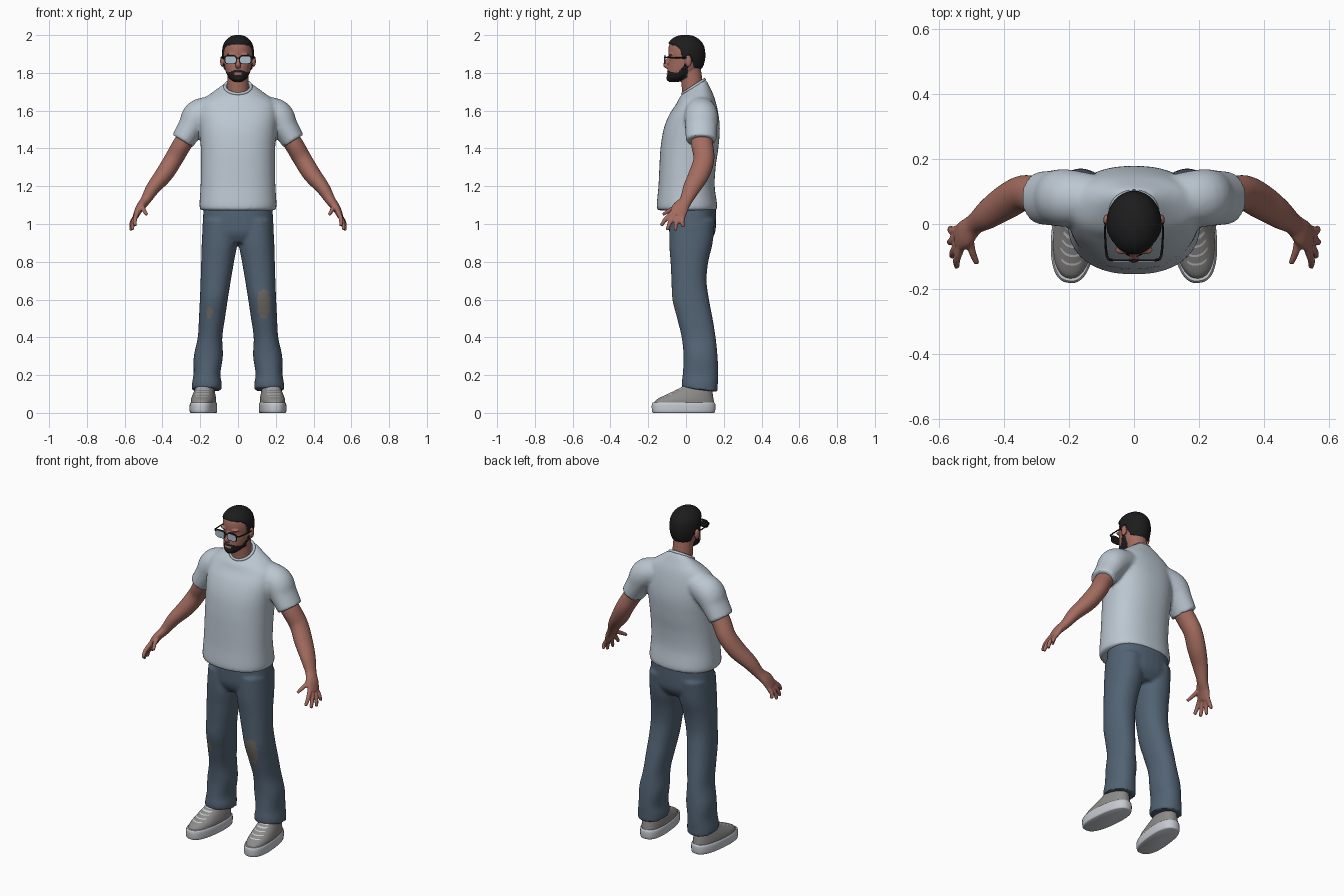
import bpy, bmesh, math
from mathutils import Vector, Matrix

if "Cube" in bpy.data.objects:
    bpy.data.objects.remove(bpy.data.objects["Cube"])


def material(name, r, g, b):
    m = bpy.data.materials.new(name)
    m.use_nodes = True
    m.diffuse_color = (r, g, b, 1)
    m.node_tree.nodes["Principled BSDF"].inputs["Base Color"].default_value = (r, g, b, 1)
    return m


SHIRT = material("pale blue grey cotton", .50, .57, .64)
DENIM = material("blue denim", .085, .125, .175)
PATCH = material("worn denim patch", .16, .145, .13)
SKIN = material("skin", .37, .15, .115)
HAIR = material("black hair", .012, .012, .012)
SHOE = material("grey canvas", .27, .26, .25)
SOLE = material("white rubber", .56, .59, .63)
LENS = material("pale lens", .42, .52, .6)
FRAME = material("black frame", .01, .01, .012)


def spline(rows, steps):
    """Catmull-Rom samples through rows of numbers."""
    out = []
    for i in range(len(rows) - 1):
        a, b, c, d = (rows[max(0, min(len(rows) - 1, i + k))] for k in (-1, 0, 1, 2))
        for s in range(steps):
            t = s / steps
            out.append([q + .5 * t * (r - p + t * (2*p - 5*q + 4*r - s3 + t * (3*(q - r) + s3 - p)))
                        for p, q, r, s3 in zip(a, b, c, d)])
    return out + [list(rows[-1])]


def loft(bm, rows, steps=6, level=False, power=2.0, sides=32, side=1):
    """Skin rings (x, y, z, radius, radius, tilt); level rings stay horizontal."""
    pts = spline([tuple(r) + (0,) * (6 - len(r)) for r in rows], steps)
    rings = []
    for i, (x, y, z, ra, rb, tilt) in enumerate(pts):
        if level:
            n, b = Vector((1, 0, 0)), Vector((0, 1, tilt))
        else:
            t = Vector(pts[min(i + 1, len(pts) - 1)][:3]) - Vector(pts[max(i - 1, 0)][:3])
            t.normalize()
            up = Vector((0, 0, 1)) if abs(t.y) > .9 else Vector((0, 1, 0))
            b = (up - t * up.dot(t)).normalized()
            n = t.cross(b)
        ring = []
        for k in range(sides):
            a = math.tau * k / sides
            c, s = math.cos(a), math.sin(a)
            u = math.copysign(abs(c) ** (2 / power), c) * ra
            v = math.copysign(abs(s) ** (2 / power), s) * rb
            p = Vector((x, y, z)) + n * u + b * v
            ring.append(bm.verts.new((p.x * side, p.y, p.z)))
        rings.append(ring)
    for r0, r1 in zip(rings, rings[1:]):
        for k in range(sides):
            j = (k + 1) % sides
            bm.faces.new((r0[k], r0[j], r1[j], r1[k]))
    bm.faces.new(rings[0])
    bm.faces.new(rings[-1])


def ball(bm, centre, radii):
    m = Matrix.Translation(centre) @ Matrix.Diagonal((*radii, 1))
    bmesh.ops.create_uvsphere(bm, u_segments=20, v_segments=12, radius=1, matrix=m)


def finish(name, bm, mats, voxel=0, relax=2):
    """Make the object; a voxel size fuses its pieces into one skin."""
    bmesh.ops.recalc_face_normals(bm, faces=bm.faces)
    me = bpy.data.meshes.new(name)
    bm.to_mesh(me)
    bm.free()
    ob = bpy.data.objects.new(name, me)
    bpy.context.collection.objects.link(ob)
    if voxel:
        mod = ob.modifiers.new("fuse", 'REMESH')
        mod.mode, mod.voxel_size = 'VOXEL', voxel
        mod = ob.modifiers.new("relax", 'SMOOTH')
        mod.factor, mod.iterations = .5, relax
        deps = bpy.context.evaluated_depsgraph_get()
        ob.data = bpy.data.meshes.new_from_object(ob.evaluated_get(deps))
        ob.modifiers.clear()
    ob.data.materials.clear()
    for m in mats:
        ob.data.materials.append(m)
    ob.data.shade_smooth()
    ob.data.set_sharp_from_angle(angle=.8)
    return ob


def paint(ob, rule):
    for f in ob.data.polygons:
        f.material_index = rule(f.center)


def ramp(points, v):
    """Straight-line interpolation through (input, output) pairs."""
    for (a, p), (b, q) in zip(points, points[1:]):
        if v <= b:
            return p + (q - p) * max(0, (v - a) / (b - a))
    return points[-1][1]


# T-shirt: body and sleeves fused
bm = bmesh.new()
loft(bm, [(0, .005, 1.072, .197, .155), (0, .005, 1.1, .204, .16), (0, .003, 1.2, .198, .149),
          (0, .008, 1.3, .196, .149), (0, .018, 1.4, .197, .153), (0, .03, 1.5, .203, .149),
          (0, .042, 1.58, .207, .13), (0, .05, 1.65, .19, .102, .15),
          (0, .045, 1.695, .13, .082, .35), (0, .04, 1.725, .075, .064, .65)],
     level=True, power=2.3, sides=48)
for s in (1, -1):
    loft(bm, [(.11, .075, 1.61, .07, .075), (.205, .08, 1.575, .085, .088),
              (.25, .08, 1.51, .07, .085), (.293, .08, 1.44, .063, .08)], side=s)
finish("t_shirt", bm, [SHIRT], .01, 3)

# Collar band
bpy.ops.mesh.primitive_torus_add(major_radius=.069, minor_radius=.008, major_segments=40,
                                 minor_segments=8, location=(0, .04, 1.727),
                                 rotation=(math.atan(.65), 0, 0))
collar = bpy.context.object
collar.name = "collar"
collar.data.materials.append(SHIRT)
collar.data.shade_smooth()

# Jeans: hips and two legs fused, worn patches on the knees
bm = bmesh.new()
loft(bm, [(0, .033, 1.12, .18, .125), (0, .033, 1.02, .186, .126), (0, .033, .95, .184, .12),
          (0, .03, .9, .12, .09)], level=True, power=2.3)
for s in (1, -1):
    loft(bm, [(.095, .033, 1.02, .09, .12), (.098, .026, .9, .094, .115), (.108, .018, .8, .087, .1),
              (.118, .016, .7, .08, .093), (.128, .025, .6, .074, .097), (.138, .047, .5, .069, .094),
              (.148, .067, .4, .065, .09), (.157, .077, .3, .077, .09), (.164, .077, .21, .071, .094),
              (.165, .073, .16, .078, .096), (.166, .073, .122, .08, .094, -.12)],
         level=True, power=2.2, side=s)
jeans = finish("jeans", bm, [DENIM, PATCH], .009, 3)


def worn(p):
    if p.y > .04:
        return 0
    big = abs((p.x - .137) / .032) ** 3 + abs((p.z - .58) / .076) ** 3
    small = ((p.x + .15) / .018) ** 2 + ((p.z - .533) / .029) ** 2
    return int(min(big, small) < 1 + .2 * math.sin(p.z * 190))


paint(jeans, worn)

# Arms with hands
for s, label in ((1, "left"), (-1, "right")):
    bm = bmesh.new()
    loft(bm, [(.2, .08, 1.56, .05, .055), (.29, .085, 1.43, .05, .058), (.34, .095, 1.345, .049, .055),
              (.39, .07, 1.265, .047, .055), (.45, .03, 1.19, .037, .046), (.49, 0, 1.125, .027, .034),
              (.52, -.03, 1.085, .022, .044), (.541, -.046, 1.043, .016, .043)], side=s)
    for base, tip in (((.534, -.075, 1.057), (.545, -.132, .99)),
                      ((.538, -.055, 1.05), (.56, -.1, .968)),
                      ((.542, -.035, 1.042), (.568, -.057, .965)),
                      ((.546, -.017, 1.035), (.565, -.012, .985)),
                      ((.505, -.02, 1.105), (.483, -.122, 1.05))):
        a, b = Vector(base), Vector(tip)
        mid = a.lerp(b, .5) + Vector((.006, -.006, 0))
        loft(bm, [(*a, .013, .013), (*mid, .012, .012), (*b, .009, .009)], sides=12, side=s)
    finish(label + "_arm", bm, [SKIN], .0055, 2)

# Head, neck, nose, brow and ears fused; hair and beard raised from the skin
bm = bmesh.new()
loft(bm, [(0, -.06, 1.754, .02, .03), (0, -.044, 1.772, .045, .056), (0, -.022, 1.8, .06, .076),
          (0, -.008, 1.83, .069, .088), (0, .001, 1.87, .075, .092), (0, 0, 1.91, .077, .094),
          (0, -.002, 1.945, .071, .088), (0, -.004, 1.97, .056, .07), (0, -.004, 1.986, .035, .045),
          (0, -.004, 1.993, .012, .016)], level=True)
loft(bm, [(0, .045, 1.62, .06, .06), (0, .034, 1.73, .057, .057), (0, .022, 1.83, .055, .055)])
loft(bm, [(0, -.088, 1.885, .008, .008), (0, -.102, 1.858, .010, .011),
          (0, -.108, 1.842, .014, .013), (0, -.096, 1.828, .012, .008)], sides=16)
ball(bm, (0, -.09, 1.795), (.022, .014, .007))
ball(bm, (0, -.088, 1.77), (.022, .014, .012))
for s in (1, -1):
    ball(bm, (.032 * s, -.08, 1.898), (.026, .014, .008))
    ball(bm, (.083 * s, .012, 1.862), (.012, .018, .031))
head = finish("head", bm, [SKIN, HAIR], .004, 2)
hairline = [(-.1, 1.952), (-.055, 1.945), (-.03, 1.925), (-.02, 1.875), (.012, 1.865),
            (.034, 1.86), (.04, 1.83), (.1, 1.815)]
beard_line = [(-.1, 1.815), (-.075, 1.806), (-.045, 1.8), (-.015, 1.835), (.008, 1.87)]


def is_beard(p):
    mouth = abs(p.x) < .02 and 1.788 < p.z < 1.802
    cheek = ramp(beard_line, p.y)
    return p.y < .008 and 1.752 < p.z < cheek and p.z > 1.752 + .5 * max(0, p.y + .04) and not mouth


def hairy(p):
    ear = abs(p.x) > .079 and -.008 < p.y < .033 and p.z < 1.9
    return int(not ear and (p.z > ramp(hairline, p.y) or is_beard(p)))


paint(head, hairy)
bare = {v for f in head.data.polygons if f.material_index == 0 for v in f.vertices}
normals = [v.normal.copy() for v in head.data.vertices]
for v, n in zip(head.data.vertices, normals):
    if v.index not in bare:
        v.co += n * (.008 if v.co.z > 1.82 and v.co.y > -.02 or v.co.z > 1.9 else .002)

# Glasses: rims, lenses, bridge and temples
rims, lenses = bmesh.new(), bmesh.new()
for s in (1, -1):
    loft(rims, [(.039, -.109, 1.871, .032, .024), (.039, -.114, 1.871, .032, .024)],
         1, power=3.5, side=s)
    loft(lenses, [(.039, -.112, 1.869, .028, .019), (.039, -.1165, 1.869, .028, .019)],
         1, power=3.5, side=s)
    loft(rims, [(.066, -.111, 1.883, .004, .004), (.083, -.1, 1.882, .004, .004),
                (.089, -.03, 1.88, .003, .004), (.087, .02, 1.878, .003, .004)], 4, sides=8, side=s)
loft(rims, [(-.012, -.113, 1.878, .003, .003), (.012, -.113, 1.878, .003, .003)], 1, sides=8)
finish("glasses_frame", rims, [FRAME])
finish("glasses_lenses", lenses, [LENS])

# Shoes, toes turned slightly out
for s, label in ((1, "left"), (-1, "right")):
    place = Matrix.Translation((.183 * s, -.013, 0)) @ Matrix.Rotation(.1 * s, 4, 'Z')
    bm = bmesh.new()
    loft(bm, [(0, 0, 0, .064, .162), (0, 0, .008, .069, .168), (0, 0, .045, .069, .169),
              (0, 0, .056, .064, .163)], 3, level=True, power=2.5, sides=40)
    sole = finish(label + "_shoe_sole", bm, [SOLE])
    bm = bmesh.new()
    loft(bm, [(0, .002, .045, .064, .162), (0, .008, .07, .064, .152), (0, .03, .095, .059, .126),
              (0, .055, .12, .052, .097), (0, .072, .14, .048, .078), (0, .078, .158, .046, .07)],
         8, level=True, power=2.3, sides=40)
    upper = finish(label + "_shoe_upper", bm, [SHOE, SOLE])
    # Laces as pale bands over the instep
    paint(upper, lambda p: int(p.y < 0 and abs(p.x) < .034 and .085 < p.z < .138
                               and (p.z - .085) % .0125 < .005))
    sole.matrix_world = place
    upper.matrix_world = place
